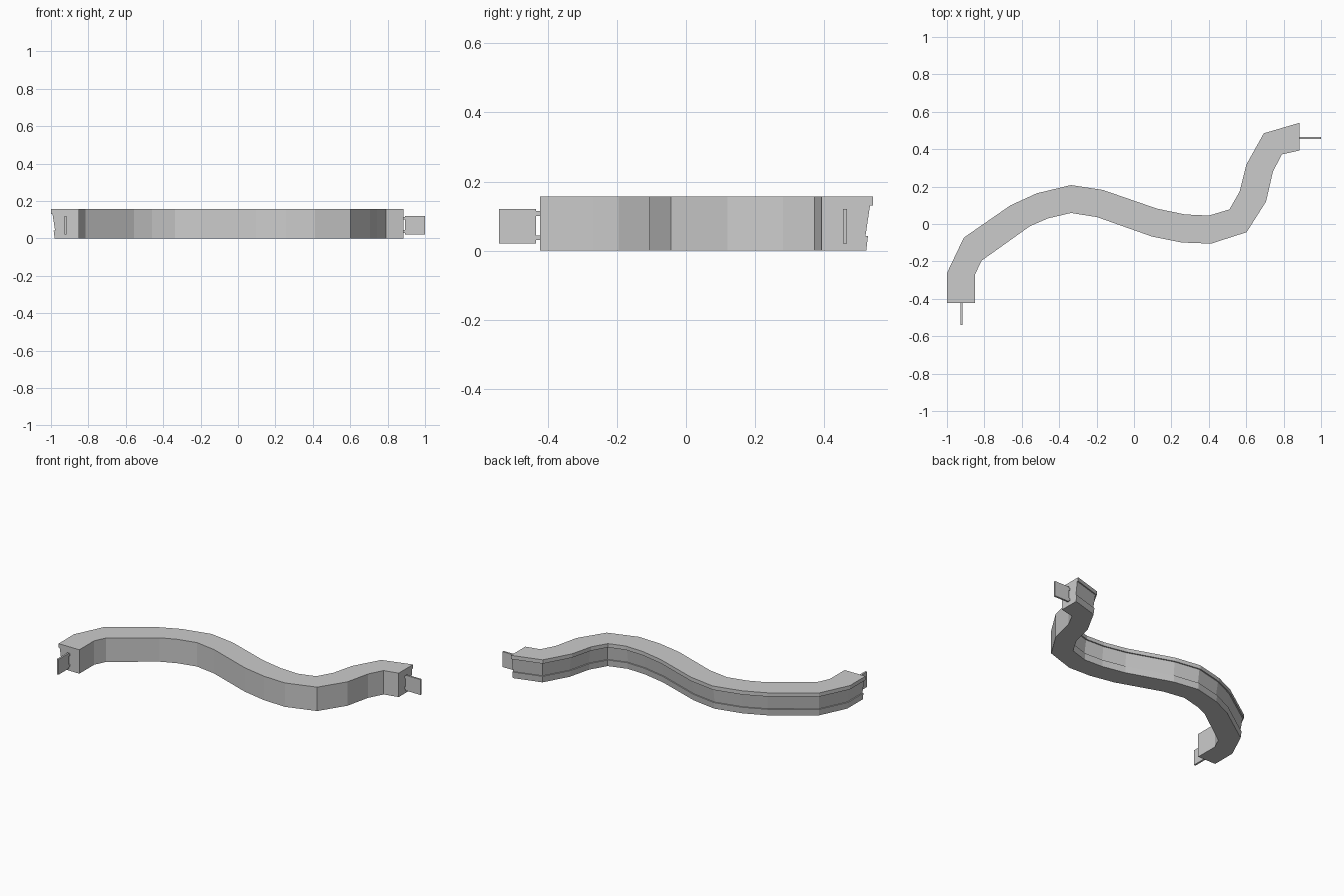
import bpy, bmesh
from mathutils import Vector

if "Cube" in bpy.data.objects:
    bpy.data.objects.remove(bpy.data.objects["Cube"])

# Plan outline of the curved strip: matching back and front edge points
back = [(-1, -.422), (-1, -.262), (-.91, -.073), (-.66, .10), (-.52, .164),
        (-.337, .208), (-.166, .182), (.123, .082), (.273, .051), (.40, .045),
        (.51, .078), (.565, .174), (.601, .318), (.694, .485), (.885, .541)]
front = [(-.85, -.422), (-.85, -.27), (-.815, -.196), (-.557, -.012), (-.46, .03),
         (-.337, .059), (-.198, .037), (.096, -.067), (.257, -.099), (.412, -.105),
         (.602, -.044), (.706, .12), (.743, .281), (.791, .372), (.885, .393)]

# Cross-section: (inset fraction from back edge, height)
H = .156
section = [(1, 0), (1, H), (0, H), (0, .131), (.055, .131),
           (.145, .042), (.095, .042), (.13, 0)]


def finish(name, bm):
    bmesh.ops.recalc_face_normals(bm, faces=bm.faces)
    mesh = bpy.data.meshes.new(name)
    bm.to_mesh(mesh)
    bm.free()
    obj = bpy.data.objects.new(name, mesh)
    bpy.context.collection.objects.link(obj)
    return obj


def box(name, lo, hi):
    bm = bmesh.new()
    bmesh.ops.create_cube(bm, size=1)
    lo, hi = Vector(lo), Vector(hi)
    for v in bm.verts:
        v.co = [(lo[i] + hi[i]) / 2 + v.co[i] * (hi[i] - lo[i]) for i in range(3)]
    return finish(name, bm)


# Curved strip swept through the mitred stations
bm = bmesh.new()
rings = []
for b, f in zip(back, front):
    b, f = Vector(b), Vector(f)
    rings.append([bm.verts.new((*b.lerp(f, t), z)) for t, z in section])
n = len(section)
for r0, r1 in zip(rings, rings[1:]):
    for i in range(n):
        j = (i + 1) % n
        bm.faces.new((r0[i], r0[j], r1[j], r1[i]))
bm.faces.new(rings[0])
bm.faces.new(rings[-1][::-1])
finish("curved_strip", bm)

# Connector tabs on both ends, each held by two small pins
T = .006
left_x, right_y = -.922, .460
box("left_tab", (left_x - T, -.541, .021), (left_x + T, -.434, .121))
box("right_tab", (.893, right_y - T, .021), (1, right_y + T, .121))
for level, z in (("lower", .030), ("upper", .100)):
    box(f"left_{level}_pin", (left_x - T, -.434, z), (left_x + T, -.422, z + .014))
    box(f"right_{level}_pin", (.885, right_y - T, z), (.893, right_y + T, z + .014))
